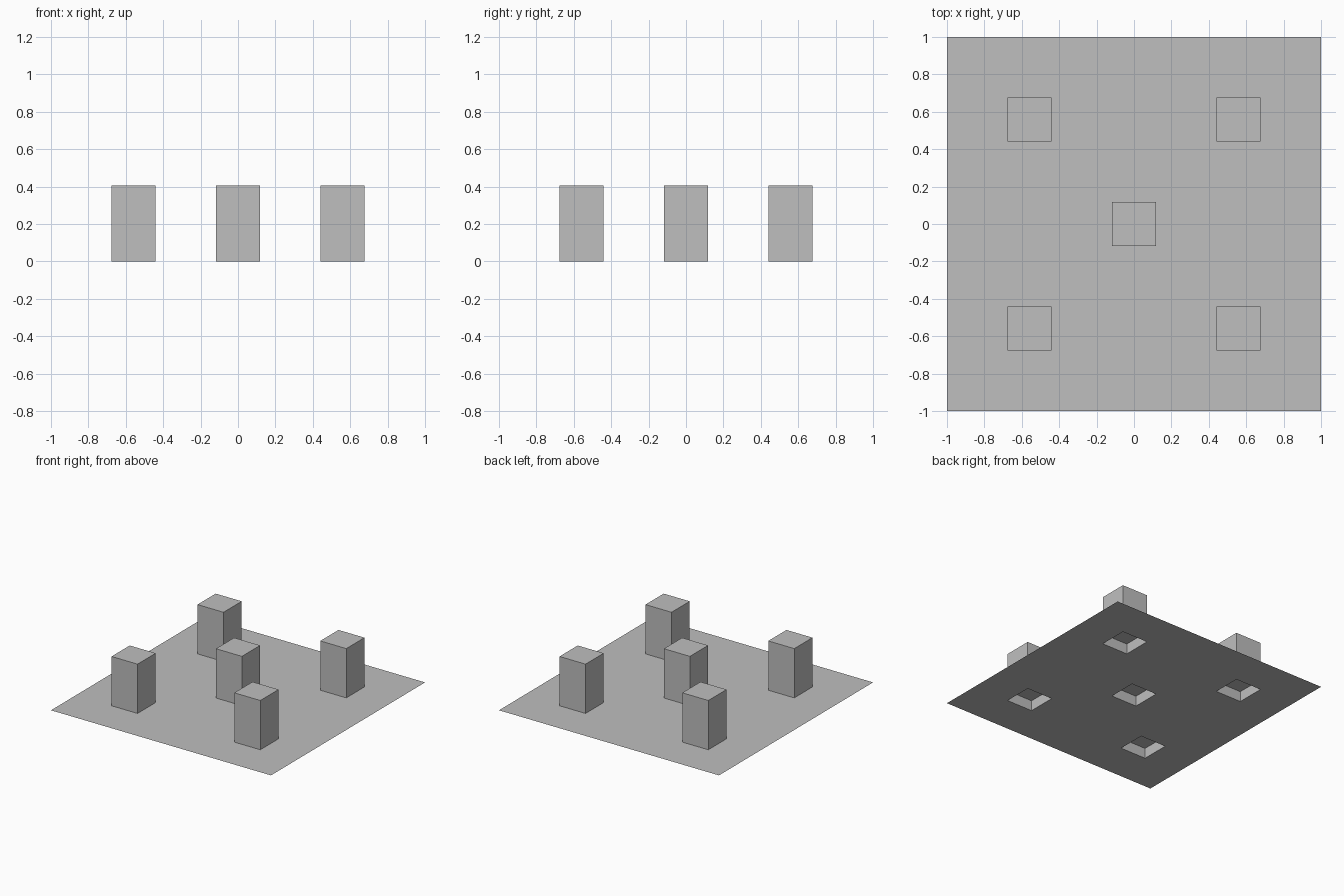
import bpy
import bmesh
from mathutils import Matrix

old = bpy.data.objects.get("Cube")
if old:
    bpy.data.objects.remove(old, do_unlink=True)

SPACING = 0.558   # distance of the outer towers from the centre lines
HALF = 0.118      # half the width of a tower
HEIGHT = 0.405
RECESS = 0.085    # depth of the hollow under each tower

grey = bpy.data.materials.new("plain grey")
grey.use_nodes = True
colour = (0.52, 0.52, 0.52, 1)
grey.diffuse_color = colour
grey.node_tree.nodes["Principled BSDF"].inputs["Base Color"].default_value = colour


def add_object(name, bm, location=(0, 0, 0)):
    mesh = bpy.data.meshes.new(name)
    bm.to_mesh(mesh)
    bm.free()
    mesh.materials.append(grey)
    obj = bpy.data.objects.new(name, mesh)
    obj.location = location
    bpy.context.collection.objects.link(obj)


towers = {
    "centre_tower": (0, 0),
    "front_left_tower": (SPACING, -SPACING),
    "front_right_tower": (-SPACING, -SPACING),
    "back_left_tower": (SPACING, SPACING),
    "back_right_tower": (-SPACING, SPACING),
}

# Thin ground sheet, cut along the tower sides and opened under each tower
bm = bmesh.new()
bmesh.ops.create_grid(bm, x_segments=1, y_segments=1, size=1)
for centre in (-SPACING, 0, SPACING):
    for side in (-HALF, HALF):
        for axis in (0, 1):
            point, normal = [0, 0, 0], [0, 0, 0]
            point[axis], normal[axis] = centre + side, 1
            bmesh.ops.bisect_plane(bm, geom=bm.verts[:] + bm.edges[:] + bm.faces[:],
                                   plane_co=point, plane_no=normal)


def under_tower(face):
    c = face.calc_center_median()
    return any(abs(c.x - x) < HALF and abs(c.y - y) < HALF for x, y in towers.values())


bmesh.ops.delete(bm, geom=[f for f in bm.faces if under_tower(f)], context='FACES')
add_object("ground_sheet", bm)

# Square towers, open at the foot with a shallow ceiling inside
for name, (x, y) in towers.items():
    bm = bmesh.new()
    bmesh.ops.create_cube(bm, size=1, matrix=Matrix.Translation((0, 0, HEIGHT / 2))
                          @ Matrix.Diagonal((2 * HALF, 2 * HALF, HEIGHT, 1)))
    foot = [f for f in bm.faces if f.normal.z < -0.5]
    bmesh.ops.delete(bm, geom=foot, context='FACES_ONLY')
    ceiling = bmesh.ops.create_grid(bm, x_segments=1, y_segments=1, size=HALF,
                                    matrix=Matrix.Translation((0, 0, RECESS)))["verts"]
    bmesh.ops.reverse_faces(bm, faces=list({f for v in ceiling for f in v.link_faces}))
    add_object(name, bm, (x, y, 0))
